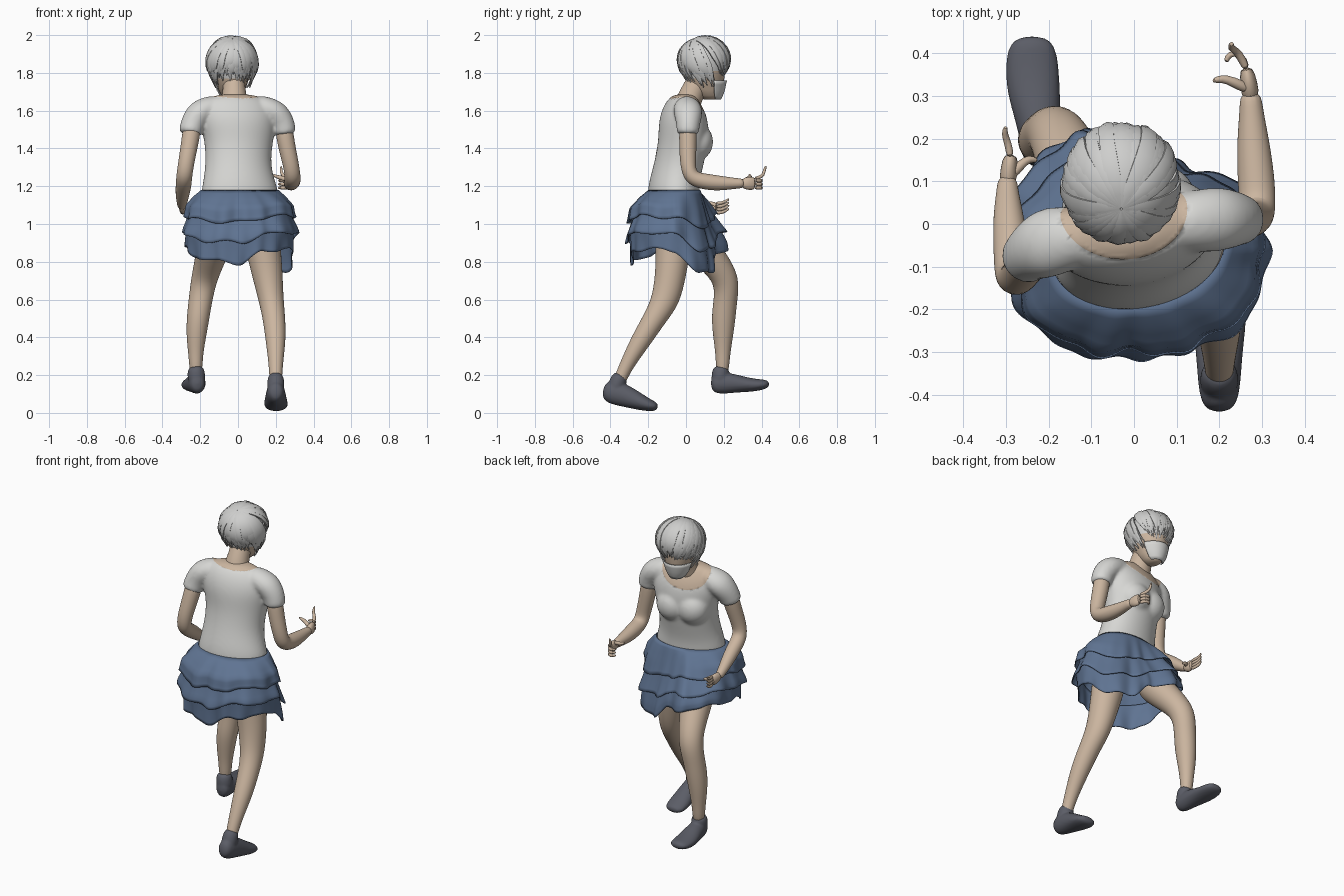
import bpy, bmesh, math, random
from mathutils import Vector, Matrix

random.seed(4)
cube = bpy.data.objects.get("Cube")
if cube:
    bpy.data.objects.remove(cube)


def material(name, r, g, b):
    m = bpy.data.materials.new(name)
    m.use_nodes = True
    m.diffuse_color = (r, g, b, 1)
    bsdf = next(n for n in m.node_tree.nodes if n.type == 'BSDF_PRINCIPLED')
    bsdf.inputs["Base Color"].default_value = (r, g, b, 1)
    return m


SKIN = material("skin", 0.60, 0.465, 0.35)
SHIRT = material("white_cloth", 0.68, 0.68, 0.66)
HAIR = material("silver_hair", 0.62, 0.62, 0.61)
DENIM = material("blue_denim", 0.115, 0.174, 0.288)
SHOE = material("dark_grey", 0.105, 0.11, 0.135)
X, Y, Z = Vector((1, 0, 0)), Vector((0, 1, 0)), Vector((0, 0, 1))


def finish(name, bm, *mats, angle=60):
    bmesh.ops.recalc_face_normals(bm, faces=bm.faces)
    me = bpy.data.meshes.new(name)
    bm.to_mesh(me)
    bm.free()
    ob = bpy.data.objects.new(name, me)
    bpy.context.collection.objects.link(ob)
    for m in mats:
        me.materials.append(m)
    bpy.ops.object.select_all(action='DESELECT')
    ob.select_set(True)
    bpy.context.view_layer.objects.active = ob
    bpy.ops.object.shade_smooth_by_angle(angle=math.radians(angle))
    return ob


def skin_rings(bm, rings, closed=True, caps=True):
    rows = [[bm.verts.new(p) for p in ring] for ring in rings]
    n = len(rows[0])
    for a, b in zip(rows, rows[1:]):
        for i in range(n if closed else n - 1):
            j = (i + 1) % n
            bm.faces.new((a[i], a[j], b[j], b[i]))
    if caps:
        bm.faces.new(rows[0])
        bm.faces.new(rows[-1])


def tube(bm, pts, ref=X, sides=12, grow=1.04):
    """Loft round a path; each point is x, y, z, radius along ref, other radius."""
    P = [Vector(p[:3]) for p in pts]
    rings = []
    for i, p in enumerate(P):
        t = (P[min(i + 1, len(P) - 1)] - P[max(i - 1, 0)]).normalized()
        up = ref(p) if callable(ref) else ref
        u = (up - t * up.dot(t)).normalized()
        v = t.cross(u)
        r1, r2 = pts[i][3] * grow, pts[i][-1] * grow
        rings.append([p + u * r1 * math.cos(k * math.tau / sides) + v * r2 * math.sin(k * math.tau / sides)
                      for k in range(sides)])
    skin_rings(bm, rings)


def ovals(bm, sections, yaw, sides=32, start=0, sweep=math.tau, grow=1.0, caps=True):
    """Loft of level ellipses (z, cx, cy, rx, ry) turned by yaw."""
    closed = sweep == math.tau
    rot = Matrix.Rotation(yaw, 3, 'Z')
    rings = []
    for z, cx, cy, rx, ry in sections:
        ring = []
        for k in range(sides):
            a = start + sweep * k / (sides if closed else sides - 1)
            ring.append(Vector((cx, cy, z)) + rot @ Vector((rx * grow * math.cos(a), ry * grow * math.sin(a), 0)))
        rings.append(ring)
    skin_rings(bm, rings, closed, caps)


def ball(bm, centre, r):
    bmesh.ops.create_uvsphere(bm, u_segments=24, v_segments=14, radius=1,
                              matrix=Matrix.Translation(centre) @ Matrix.Diagonal((*r, 1)))


def subdivide(ob, levels=2):
    ob.modifiers.new("round", 'SUBSURF').levels = levels
    ob.modifiers["round"].render_levels = levels


def fuse(ob, voxel, smooth):
    """Merge overlapping volumes into one soft surface."""
    subdivide(ob)
    rm = ob.modifiers.new("fuse", 'REMESH')
    rm.mode, rm.voxel_size, rm.use_smooth_shade = 'VOXEL', voxel, True
    sm = ob.modifiers.new("soften", 'SMOOTH')
    sm.iterations, sm.factor = smooth, 0.5
    me = bpy.data.meshes.new_from_object(ob.evaluated_get(bpy.context.evaluated_depsgraph_get()))
    ob.modifiers.clear()
    ob.data = me


# Shirt: torso, bust and sleeves fused, with a bare scooped neckline
TWIST = math.radians(10)
bm = bmesh.new()
ovals(bm, [(1.12, .01, -.065, .208, .135), (1.18, .01, -.065, .206, .135), (1.24, .005, -.058, .188, .132),
           (1.33, 0, -.035, .173, .13), (1.44, .005, -.012, .183, .132), (1.53, 0, -.013, .203, .13),
           (1.6, -.005, -.015, .2, .112), (1.655, -.01, -.018, .165, .08), (1.69, -.015, -.01, .1, .05)], TWIST)
for s in (-1, 1):
    ball(bm, (s * .06 - .012, .045 + s * .01, 1.435), (.1, .09, .1))
tube(bm, [(.08, 0, 1.625, .06), (.15, .007, 1.612, .072, .062), (.203, .012, 1.588, .075, .067),
          (.235, .012, 1.54, .063), (.247, .01, 1.5, .058), (.25, .01, 1.47, .058)], ref=Y, sides=20)
tube(bm, [(-.1, -.03, 1.625, .06), (-.16, -.033, 1.612, .075, .062), (-.207, -.045, 1.588, .082, .069),
          (-.236, -.062, 1.54, .068, .064), (-.25, -.077, 1.5, .06), (-.255, -.083, 1.47, .06)], ref=Y, sides=20)
shirt = finish("shirt", bm, SHIRT, SKIN)
fuse(shirt, 0.009, 10)
NECK, SCOOP = Vector((-.025, .035, 1.665)), Vector((.15, .118, .125))


def scoop(p):
    d = p - NECK
    return Vector((d.x / SCOOP.x, d.y / SCOOP.y, d.z / SCOOP.z)).length


for v in shirt.data.vertices:
    f = scoop(v.co)
    if abs(f - 1) < .04:
        v.co = NECK + (v.co - NECK) / f
for p in shirt.data.polygons:
    p.material_index = int(scoop(p.center) < 1)

# Neck
bm = bmesh.new()
tube(bm, [(-.02, 0, 1.6, .08, .07), (-.02, .02, 1.67, .066), (-.02, .052, 1.73, .058, .062), (-.03, .085, 1.8, .058)])
subdivide(finish("neck", bm, SKIN))

# Head: jaw to crown, with the scalp coloured as hair
HEAD = [(1.66, -.035, .13, .03, .038), (1.68, -.035, .122, .052, .062), (1.71, -.034, .112, .068, .082),
        (1.74, -.032, .104, .078, .095), (1.77, -.03, .1, .09, .103), (1.81, -.03, .098, .104, .11),
        (1.87, -.03, .095, .11, .116), (1.92, -.03, .095, .098, .104), (1.955, -.03, .095, .07, .075),
        (1.975, -.03, .095, .025, .025)]
YAW = math.radians(8)
FACE = Vector((-math.sin(YAW), math.cos(YAW), 0))
MID = Vector((-.03, .098, 1.86))
bm = bmesh.new()
ovals(bm, HEAD, YAW)
for f in bm.faces:
    c = f.calc_center_median()
    f.material_index = int(c.z > (1.83 if (c - MID).dot(FACE) > .03 else 1.76))
finish("head", bm, SKIN, HAIR)

# Face mask wrapping the lower face and chin
bm = bmesh.new()
ovals(bm, [(1.662, -.035, .135, .035, .042)] + HEAD[1:4] + [(1.76, -.031, .103, .084, .1)], YAW, 25,
      math.radians(18), math.radians(144), 1.08, False)
mask = finish("face_mask", bm, SHIRT)
mask.modifiers.new("thickness", 'SOLIDIFY').thickness = 0.006

# Hair: flattened tapering locks swept from the crown to an uneven hem
CROWN = Vector((0, -.45, .9)).normalized()


def radial(p):
    return (p - MID).normalized()


bm = bmesh.new()
for layer, count in enumerate((30, 36, 28)):
    for k in range(count):
        a = math.tau * (k + random.uniform(-.3, .3) + layer * .4) / count
        flat = Vector((math.cos(a), math.sin(a), 0))
        front = flat.dot(FACE)
        hem = (1.785 if front > .5 else 1.735 if front > -.45 else 1.765) + random.uniform(-.018, .018) + layer * .018
        zz = max((hem - MID.z) / .12, -.66)
        drop = MID.z + zz * .12 - hem
        end = (flat * math.sqrt(1 - zz * zz) + Z * zz).normalized()
        pole = (CROWN + flat * .02).normalized()
        width = random.uniform(.017, .025)
        lift = random.uniform(-.003, .003)
        pts = []
        for i in range(11):
            t = i / 10
            d = pole.slerp(end, t, pole)
            g = .112 + layer * .004 + (.006 + lift) * math.sin(math.pi * t)
            pos = MID + Vector((d.x * g * 1.08, d.y * g * 1.11, d.z * g * 1.06 - drop * t ** 3))
            taper = 1 if t < .7 else max(.08, (1 - t) / .3)
            w = width * (.35 + .65 * math.sin(math.pi * min(t * 1.1 + .1, .62))) * taper
            pts.append((*pos, .008 if t < .9 else .004, w))
        tube(bm, pts, radial, 6, 1)
finish("hair", bm, HAIR, angle=50)

# Arms
bm = bmesh.new()
tube(bm, [(.235, .01, 1.56, .048), (.255, .01, 1.42, .046), (.282, .01, 1.31, .042), (.29, .025, 1.245, .042),
          (.288, .09, 1.225, .044), (.28, .18, 1.215, .04), (.275, .27, 1.215, .027), (.273, .31, 1.215, .025)])
subdivide(finish("left_arm", bm, SKIN))
bm = bmesh.new()
tube(bm, [(-.235, -.07, 1.56, .05), (-.255, -.1, 1.43, .046), (-.275, -.13, 1.32, .042), (-.285, -.125, 1.25, .042),
          (-.288, -.06, 1.205, .042), (-.295, .02, 1.15, .036), (-.297, .08, 1.105, .025), (-.297, .11, 1.09, .023)])
subdivide(finish("right_arm", bm, SKIN))

# Hands: palm, one raised finger, curled fingers and thumb
bm = bmesh.new()
tube(bm, [(.274, .29, 1.215, .022, .024), (.27, .33, 1.215, .02, .036), (.262, .37, 1.215, .016, .036)])
tube(bm, [(.265, .36, 1.24, .011), (.245, .405, 1.25, .01), (.225, .412, 1.275, .009), (.23, .425, 1.31, .006)], sides=8)
for i in range(3):
    z = 1.23 - i * .019
    tube(bm, [(.265, .36, z, .011), (.25, .402, z, .01), (.222, .4, z, .009), (.215, .378, z, .007)], Z, 8)
tube(bm, [(.27, .315, 1.23, .015), (.23, .335, 1.245, .012), (.205, .342, 1.25, .01), (.183, .335, 1.262, .006)], Z, 8)
subdivide(finish("left_hand", bm, SKIN), 1)
bm = bmesh.new()
tube(bm, [(-.297, .09, 1.1, .021, .023), (-.293, .13, 1.085, .02, .034), (-.288, .165, 1.083, .017, .034)])
for i in range(4):
    z = 1.11 - i * .017
    tube(bm, [(-.29, .155, z, .01), (-.295, .19, z, .009), (-.305, .212, z + .012, .008), (-.3, .23, z + .024, .005)], Z, 8)
tube(bm, [(-.292, .11, 1.1, .014), (-.265, .14, 1.09, .012), (-.245, .155, 1.08, .01), (-.225, .148, 1.075, .006)], Z, 8)
subdivide(finish("right_hand", bm, SKIN), 1)

# Legs in a long stride
bm = bmesh.new()
tube(bm, [(.12, -.06, .98, .1), (.135, -.07, .86, .092), (.155, -.08, .74, .082), (.175, -.105, .6, .066, .076),
          (.19, -.16, .51, .06), (.2, -.235, .39, .054), (.2, -.3, .28, .04), (.2, -.34, .2, .034), (.2, -.37, .12, .03)])
subdivide(finish("left_leg", bm, SKIN))
bm = bmesh.new()
tube(bm, [(-.09, 0, .98, .1), (-.13, .08, .88, .09), (-.152, .15, .8, .078), (-.182, .22, .7, .068, .07),
          (-.2, .208, .59, .062), (-.212, .198, .5, .06, .064), (-.222, .196, .4, .052), (-.224, .195, .3, .037),
          (-.222, .192, .19, .033)])
subdivide(finish("right_leg", bm, SKIN))

# Ankle shoes
bm = bmesh.new()
tube(bm, [(.2, -.441, .12, .038, .032), (.2, -.395, .112, .064, .048), (.2, -.32, .09, .058, .052),
          (.2, -.25, .06, .044, .06), (.202, -.19, .038, .031, .063), (.203, -.147, .03, .019, .044)], Z, 16)
tube(bm, [(.2, -.338, .21, .039), (.2, -.365, .16, .045), (.2, -.38, .1, .045)], sides=16)
fuse(finish("left_shoe", bm, SHOE), 0.007, 3)
bm = bmesh.new()
tube(bm, [(-.213, .13, .155, .042, .034), (-.217, .18, .158, .058, .045), (-.225, .25, .157, .05, .053),
          (-.237, .32, .149, .038, .062), (-.24, .39, .147, .03, .062), (-.24, .443, .155, .019, .044)], Z, 16)
tube(bm, [(-.225, .187, .25, .042), (-.22, .182, .2, .046), (-.218, .18, .15, .046)], sides=16)
fuse(finish("right_shoe", bm, SHOE), 0.007, 3)

# Skirt: three overlapping ruffled tiers; widest radius and hem height every 30 degrees from +x
HEM = [(.295, .85), (.285, .735), (.225, .75), (.22, .83), (.32, .88), (.32, .9),
       (.295, .88), (.3, .83), (.27, .8), (.24, .79), (.262, .85), (.293, .87)]
BULGE = [(0, 0), (.1, .42), (.25, .85), (.42, .86), (.65, 1), (.82, .93), (1, .87)]


def hem_at(a):
    k = a / math.tau * 12
    i, t = int(k) % 12, k - int(k)
    t = t * t * (3 - 2 * t)
    return [p + (q - p) * t for p, q in zip(HEM[i], HEM[(i + 1) % 12])]


def bulge(s, a):
    """Puffed at the back and sides, straighter down the front."""
    front = max(0, math.sin(a)) ** .6
    for (s0, f0), (s1, f1) in zip(BULGE, BULGE[1:]):
        if s <= s1 + 1e-6:
            return (f0 + (f1 - f0) * (s - s0) / (s1 - s0)) * (1 - front) + front * min(1, 1.1 * s ** .8)


N = 180
for tier, (s0, s1) in enumerate(((0, .44), (.32, .72), (.6, 1))):
    rings = []
    for row in range(10):
        u = row / 9
        s = s0 + (s1 - s0) * u
        ring = []
        for k in range(N):
            a = math.tau * k / N
            hr, hz = hem_at(a)
            wr = .207 * .135 / math.hypot(.135 * math.cos(a - TWIST), .207 * math.sin(a - TWIST))
            wave = .55 * math.sin(9 * a + tier * 2.1 + math.sin(3 * a)) + .45 * math.sin(16 * a + tier)
            r = wr + (hr - wr) * bulge(s, a) + (.014 if tier < 2 else 0) * u * u - .012 * (tier > 0) * (1 - u)
            r += .011 * u * wave
            z = 1.18 + (hz - 1.18) * s + .01 * u * math.sin(7 * a + tier * 1.7)
            ring.append((.01 + r * math.cos(a), -.062 + r * math.sin(a), z))
        rings.append(ring)
    bm = bmesh.new()
    skin_rings(bm, rings, True, False)
    ob = finish(f"skirt_tier_{tier + 1}", bm, DENIM)
    ob.modifiers.new("thickness", 'SOLIDIFY').thickness = 0.005
